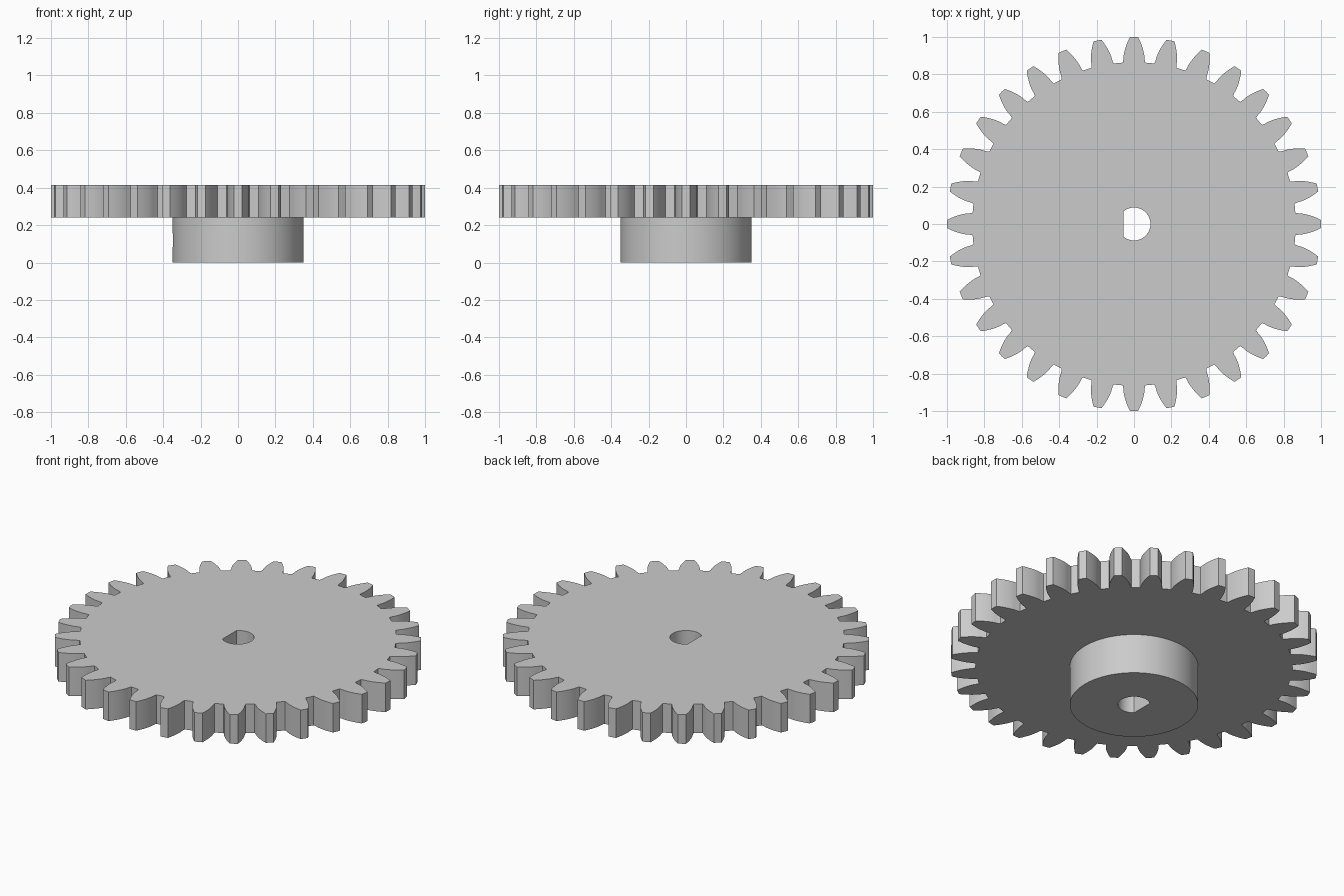
import bpy, bmesh, math
from math import sin, cos, tan, acos, pi, radians
from mathutils import Matrix

cube = bpy.data.objects.get("Cube")
if cube:
    bpy.data.objects.remove(cube, do_unlink=True)

TEETH = 32
TIP_R, ROOT_R = 1.0, 0.865
PITCH_R = TIP_R * TEETH / (TEETH + 2)
PRESSURE = radians(20)
BASE_R = PITCH_R * cos(PRESSURE)
HUB_R, HUB_TOP, WHEEL_TOP = 0.35, 0.24, 0.415
BORE_R, BORE_FLAT = 0.088, -0.057

grey = bpy.data.materials.new("plain grey")
grey.use_nodes = True
colour = (0.6, 0.6, 0.6, 1)
grey.diffuse_color = colour
grey.node_tree.nodes["Principled BSDF"].inputs["Base Color"].default_value = colour


def prism(name, points, z0, z1):
    """Extrude a closed outline from z0 up to z1."""
    bm = bmesh.new()
    face = bm.faces.new([bm.verts.new((x, y, z0)) for x, y in points])
    top = bmesh.ops.extrude_face_region(bm, geom=[face])["geom"]
    bmesh.ops.translate(bm, vec=(0, 0, z1 - z0),
                        verts=[v for v in top if isinstance(v, bmesh.types.BMVert)])
    bmesh.ops.recalc_face_normals(bm, faces=bm.faces)
    mesh = bpy.data.meshes.new(name)
    bm.to_mesh(mesh)
    bm.free()
    obj = bpy.data.objects.new(name, mesh)
    bpy.context.collection.objects.link(obj)
    mesh.materials.append(grey)
    return obj


def arc(radius, start, end, steps):
    return [(radius * cos(start + (end - start) * i / steps),
             radius * sin(start + (end - start) * i / steps)) for i in range(steps + 1)]


def combine(target, tool, operation):
    """Apply a boolean and discard the tool."""
    mod = target.modifiers.new(operation.lower(), 'BOOLEAN')
    mod.operation, mod.object, mod.solver = operation, tool, 'EXACT'
    bpy.context.view_layer.objects.active = target
    bpy.ops.object.modifier_apply(modifier=mod.name)
    bpy.data.objects.remove(tool, do_unlink=True)


def half_angle(r):
    """Half the angular thickness of an involute tooth at radius r."""
    a = acos(min(1, BASE_R / r))
    return pi / (2 * TEETH) + (tan(PRESSURE) - PRESSURE) - (tan(a) - a)


# Toothed wheel: one involute flank, mirrored and repeated round the rim
STEPS = 7
flank = [(ROOT_R, half_angle(BASE_R) + 0.006)]
for i in range(STEPS + 1):
    r = BASE_R + (TIP_R - BASE_R) * i / STEPS
    flank.append((r, half_angle(r)))
tooth = [(r, -a) for r, a in flank] + [(TIP_R, 0)] + [(r, a) for r, a in reversed(flank)]
outline = []
for k in range(TEETH):
    mid = 2 * pi * k / TEETH
    outline += [(r * cos(mid + a), r * sin(mid + a)) for r, a in tooth]
gear = prism("gear_wheel", outline, HUB_TOP, WHEEL_TOP)

# Hub below the wheel
hub = prism("hub", arc(HUB_R, 0, 2 * pi, 96)[:-1], 0, HUB_TOP + 0.05)
combine(gear, hub, 'UNION')

# D-shaped shaft bore, flat towards -x
flat_angle = acos(BORE_FLAT / BORE_R)
bore = prism("bore_cutter", arc(BORE_R, -flat_angle, flat_angle, 40), -0.1, 0.6)
combine(gear, bore, 'DIFFERENCE')

# Set screw hole through the hub to the flat of the bore
screw = prism("screw_cutter", arc(0.045, 0, 2 * pi, 32)[:-1], 0, 0.5)
screw.data.transform(Matrix.Translation((0, 0, 0.12)) @ Matrix.Rotation(-pi / 2, 4, 'Y'))
combine(gear, screw, 'DIFFERENCE')

# Smooth round walls, crisp rims
bpy.ops.object.select_all(action='DESELECT')
gear.select_set(True)
bpy.context.view_layer.objects.active = gear
bpy.ops.object.shade_smooth_by_angle(angle=radians(25))
